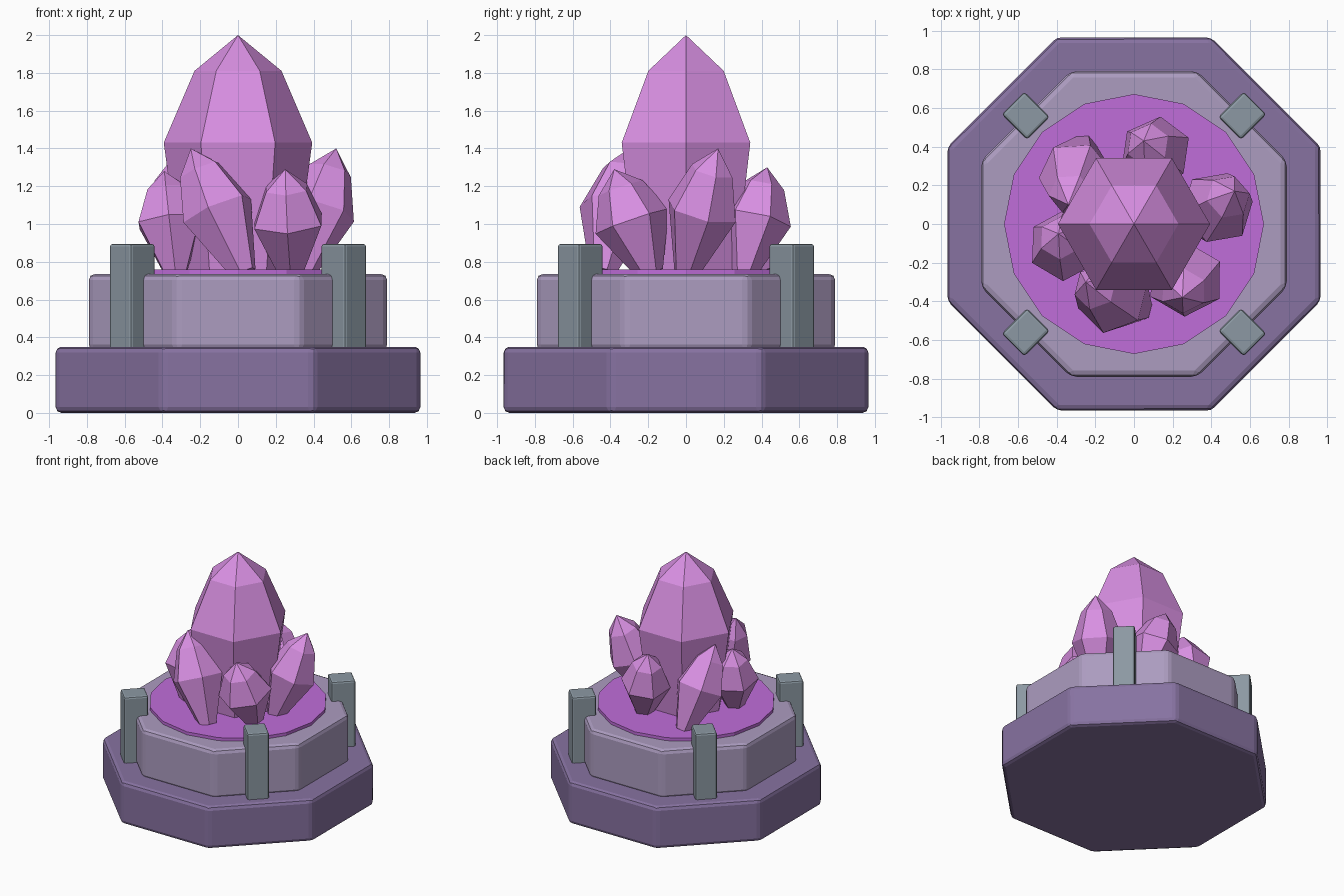
import bpy, bmesh, math
from mathutils import Vector, Matrix

old = bpy.data.objects.get("Cube")
if old:
    bpy.data.objects.remove(old, do_unlink=True)


def material(name, rgb):
    """Flat material from an sRGB colour."""
    linear = [((c / 255 + 0.055) / 1.055) ** 2.4 for c in rgb] + [1.0]
    mat = bpy.data.materials.new(name)
    mat.use_nodes = True
    mat.diffuse_color = linear
    mat.node_tree.nodes["Principled BSDF"].inputs["Base Color"].default_value = linear
    return mat


dark_stone = material("dark purple stone", (135, 114, 161))
pale_stone = material("pale purple stone", (172, 156, 192))
grey_stone = material("grey stone", (140, 153, 163))
glow = material("bright violet", (192, 109, 218))
crystal_pink = material("pink crystal", (216, 143, 226))


def finish(bm, name, mat, bevel=0.0):
    """Turn a bmesh into a flat-shaded object, with an optional bevel."""
    bmesh.ops.recalc_face_normals(bm, faces=bm.faces)
    mesh = bpy.data.meshes.new(name)
    bm.to_mesh(mesh)
    bm.free()
    mesh.materials.append(mat)
    obj = bpy.data.objects.new(name, mesh)
    bpy.context.collection.objects.link(obj)
    if bevel:
        mod = obj.modifiers.new("Bevel", "BEVEL")
        mod.width = bevel
        mod.segments = 2
    return obj


def prism(name, mat, sides, radius, bottom, top, phase=0.0, bevel=0.0):
    bm = bmesh.new()
    place = Matrix.Translation((0, 0, (bottom + top) / 2)) @ Matrix.Rotation(phase, 4, "Z")
    bmesh.ops.create_cone(bm, cap_ends=True, segments=sides, radius1=radius,
                          radius2=radius, depth=top - bottom, matrix=place)
    return finish(bm, name, mat, bevel)


def crystal(name, base, tip, profile, sides=6, phase=0.0):
    """Faceted crystal: rings of (fraction along axis, radius) closed by a tip."""
    base, tip = Vector(base), Vector(tip)
    axis = tip - base
    turn = Vector((0, 0, 1)).rotation_difference(axis)
    bm = bmesh.new()
    rings = []
    for along, radius in profile:
        ring = []
        for i in range(sides):
            a = phase + math.tau * i / sides
            offset = turn @ Vector((radius * math.cos(a), radius * math.sin(a), 0))
            ring.append(bm.verts.new(base + axis * along + offset))
        rings.append(ring)
    point = bm.verts.new(tip)
    bm.faces.new(rings[0])
    for i in range(sides):
        j = (i + 1) % sides
        for low, high in zip(rings, rings[1:]):
            bm.faces.new((low[i], low[j], high[j], high[i]))
        bm.faces.new((rings[-1][i], rings[-1][j], point))
    return finish(bm, name, crystal_pink)


# Stepped octagonal pedestal and the glowing disc on it
eighth = math.pi / 8
prism("base", dark_stone, 8, 0.965 / math.cos(eighth), 0, 0.35, eighth, 0.03)
prism("plinth", pale_stone, 8, 0.79 / math.cos(eighth), 0.33, 0.735, eighth, 0.032)
prism("glowing_disc", glow, 16, 0.672, 0.7, 0.76)

# Four corner posts
for label, sx, sy in (("front_left", 1, -1), ("front_right", -1, -1),
                      ("back_left", 1, 1), ("back_right", -1, 1)):
    bm = bmesh.new()
    place = (Matrix.Translation((0.56 * sx, 0.56 * sy, 0.615))
             @ Matrix.Rotation(math.atan2(sy, sx), 4, "Z")
             @ Matrix.Diagonal((0.185, 0.165, 0.56, 1)))
    bmesh.ops.create_cube(bm, size=1, matrix=place)
    finish(bm, label + "_post", grey_stone, 0.015)

# Large central crystal
crystal("main_crystal", (0, 0, 0.74), (0, 0, 2),
        ((0, 0.3), (0.548, 0.393), (0.85, 0.23)))

# Ring of six leaning crystals: base, tip, radius, phase
cluster = (
    ("front_crystal", (0.03, -0.44, 0.74), (-0.25, -0.3, 1.4), 0.2, 0.3),
    ("front_left_crystal", (0.28, -0.19, 0.74), (0.25, -0.38, 1.29), 0.205, 0.5),
    ("left_crystal", (0.34, 0.0, 0.74), (0.52, 0.17, 1.4), 0.195, 0.2),
    ("back_crystal", (0.17, 0.31, 0.74), (0.05, 0.43, 1.3), 0.19, 0.4),
    ("back_right_crystal", (-0.26, 0.4, 0.74), (-0.34, 0.1, 1.36), 0.195, 0.1),
    ("right_crystal", (-0.33, -0.17, 0.74), (-0.39, -0.05, 1.28), 0.19, 0.5),
)
for name, base, tip, r, phase in cluster:
    crystal(name, base, tip, ((0, 0.35 * r), (0.5, r), (0.82, 0.6 * r)), phase=phase)
